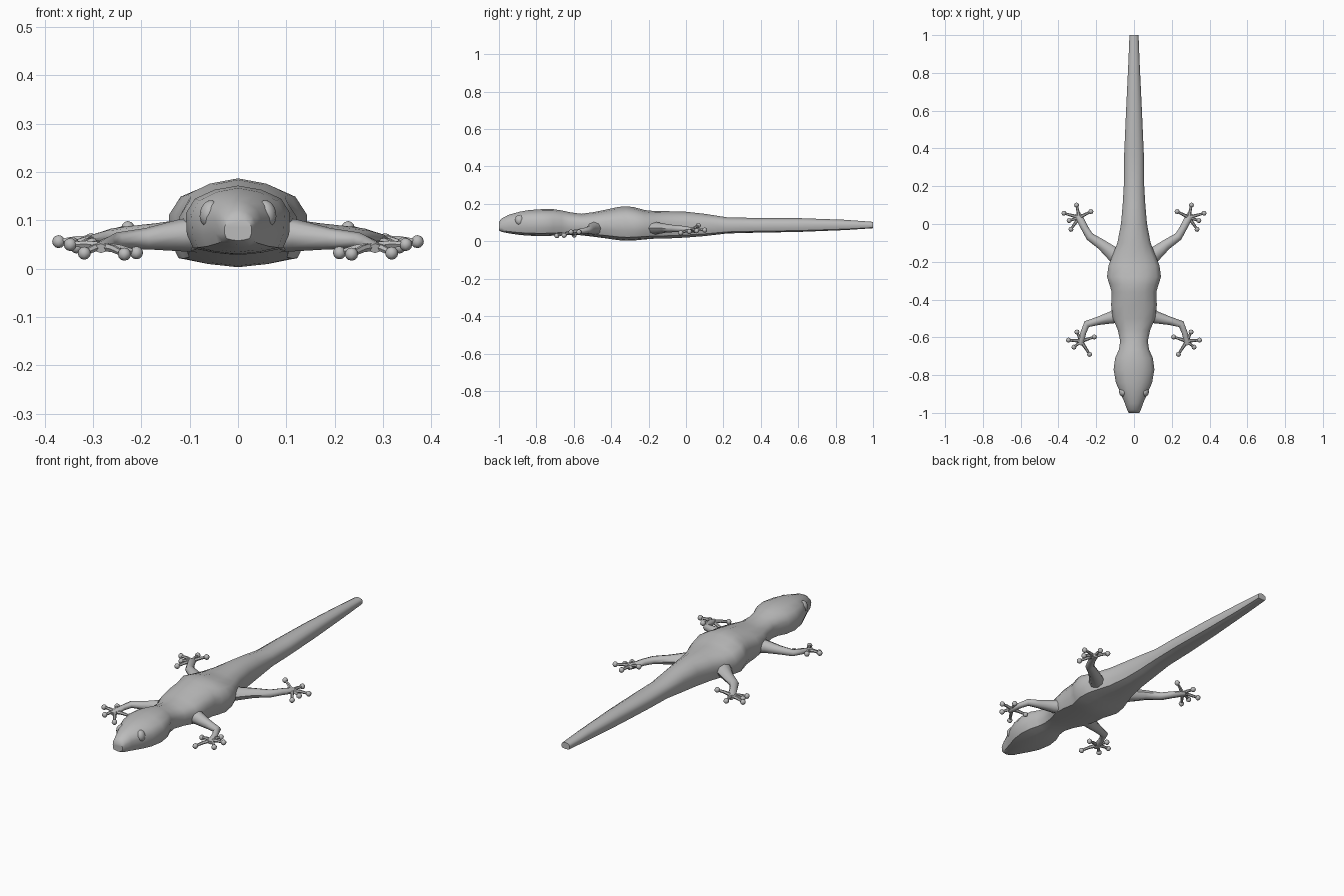
import bpy, bmesh, math
from mathutils import Vector, Matrix

if "Cube" in bpy.data.objects:
    bpy.data.objects.remove(bpy.data.objects["Cube"])

grey = bpy.data.materials.new("skin grey")
grey.diffuse_color = (0.5, 0.5, 0.5, 1)
grey.use_nodes = True
grey.node_tree.nodes["Principled BSDF"].inputs["Base Color"].default_value = grey.diffuse_color


def finish(bm, name, angle=50):
    bmesh.ops.recalc_face_normals(bm, faces=bm.faces)
    me = bpy.data.meshes.new(name)
    bm.to_mesh(me)
    bm.free()
    me.materials.append(grey)
    ob = bpy.data.objects.new(name, me)
    bpy.context.collection.objects.link(ob)
    bpy.ops.object.select_all(action='DESELECT')
    ob.select_set(True)
    bpy.context.view_layer.objects.active = ob
    bpy.ops.object.shade_smooth_by_angle(angle=math.radians(angle))
    return ob


def loft(bm, rings):
    """Skin a list of point rings and cap both ends."""
    loops = [[bm.verts.new(p) for p in r] for r in rings]
    n = len(loops[0])
    for a, b in zip(loops, loops[1:]):
        for i in range(n):
            j = (i + 1) % n
            bm.faces.new((a[i], a[j], b[j], b[i]))
    bm.faces.new(loops[0])
    bm.faces.new(loops[-1][::-1])


def tube(bm, path, sides):
    """Tapered tube; path items are (x, y, z, radius across, radius up)."""
    pts = [Vector(p[:3]) for p in path]
    rings = []
    for i, p in enumerate(path):
        d = (pts[min(i + 1, len(pts) - 1)] - pts[max(i - 1, 0)]).normalized()
        side = d.cross(Vector((0, 0, 1))).normalized()
        up = side.cross(d)
        rings.append([pts[i] + side * (p[3] * math.cos(t)) + up * (p[4] * math.sin(t))
                      for t in (2 * math.pi * k / sides for k in range(sides))])
    loft(bm, rings)


# Body, head and tail: y, half width, bottom, top
stations = [
    (-1.0, .028, .058, .105), (-.985, .036, .05, .122), (-.95, .048, .043, .141),
    (-.89, .074, .034, .158), (-.84, .096, .03, .167), (-.77, .108, .028, .172),
    (-.71, .1, .03, .172), (-.665, .08, .034, .165), (-.62, .073, .036, .155),
    (-.56, .086, .032, .147), (-.5, .112, .025, .155), (-.43, .121, .016, .169),
    (-.36, .118, .006, .184), (-.32, .13, .003, .187), (-.28, .143, .004, .183),
    (-.22, .135, .01, .167), (-.17, .115, .014, .162), (-.1, .088, .015, .161),
    (0, .069, .02, .158), (.1, .06, .028, .147), (.22, .053, .042, .128),
    (.37, .052, .046, .125), (.6, .042, .05, .124), (.85, .03, .06, .115),
    (1.0, .024, .07, .104)]
half = [(0, 1), (.45, .94), (.83, .81), (1, .6), (.98, .3), (.86, .1), (.45, .035), (0, 0)]
profile = half + [(-x, z) for x, z in half[-2:0:-1]]
bm = bmesh.new()
loft(bm, [[(x * w, y, lo + z * (hi - lo)) for x, z in profile] for y, w, lo, hi in stations])
finish(bm, "body")

# Legs: path, then toe root and toe tips, for the right side
fore = [(.06, -.475, .072, .05, .04), (.12, -.495, .069, .032, .033),
        (.19, -.513, .062, .022, .022), (.25, -.53, .058, .019, .017),
        (.268, -.575, .052, .015, .014), (.28, -.62, .046, .017, .012), (.284, -.64, .042, .012, .01)]
fore_toes = [(.302, -.572, .05), (.347, -.615, .05), (.318, -.652, .032),
             (.235, -.69, .03), (.21, -.598, .033)]
hind = [(.05, -.2, .07, .06, .038), (.115, -.155, .07, .038, .032),
        (.17, -.11, .07, .028, .024), (.235, -.066, .068, .022, .019),
        (.262, -.02, .066, .019, .017), (.29, .035, .06, .02, .014), (.298, .055, .055, .014, .01)]
hind_toes = [(.304, .1, .06), (.228, .066, .085), (.371, .057, .056),
             (.343, .018, .052), (.334, -.028, .045)]

for sx, side in ((1, "right"), (-1, "left")):
    for name, path, toes in (("front", fore, fore_toes), ("hind", hind, hind_toes)):
        bm = bmesh.new()
        tube(bm, [(sx * x, y, z, a, b) for x, y, z, a, b in path], 8)
        finish(bm, f"{name}_leg_{side}")
        # Toes with round pads
        bm = bmesh.new()
        rx, ry, rz = path[-2][:3]
        for tx, ty, tz in toes:
            tube(bm, [(sx * rx, ry, rz, .011, .01),
                      (sx * (rx + tx) / 2, (ry + ty) / 2, (rz + tz) / 2 + .003, .008, .008),
                      (sx * tx, ty, tz, .006, .006)], 6)
            bmesh.ops.create_uvsphere(bm, u_segments=8, v_segments=6, radius=.0135,
                                      matrix=Matrix.Translation((sx * tx, ty, tz)))
        finish(bm, f"{name}_toes_{side}")
    # Eye
    bm = bmesh.new()
    m = (Matrix.Translation((sx * .059, -.89, .114)) @ Matrix.Rotation(sx * math.radians(-12), 4, 'Y')
         @ Matrix.Diagonal((.02, .024, .028, 1)))
    bmesh.ops.create_uvsphere(bm, u_segments=12, v_segments=8, radius=1, matrix=m)
    finish(bm, f"eye_{side}")
